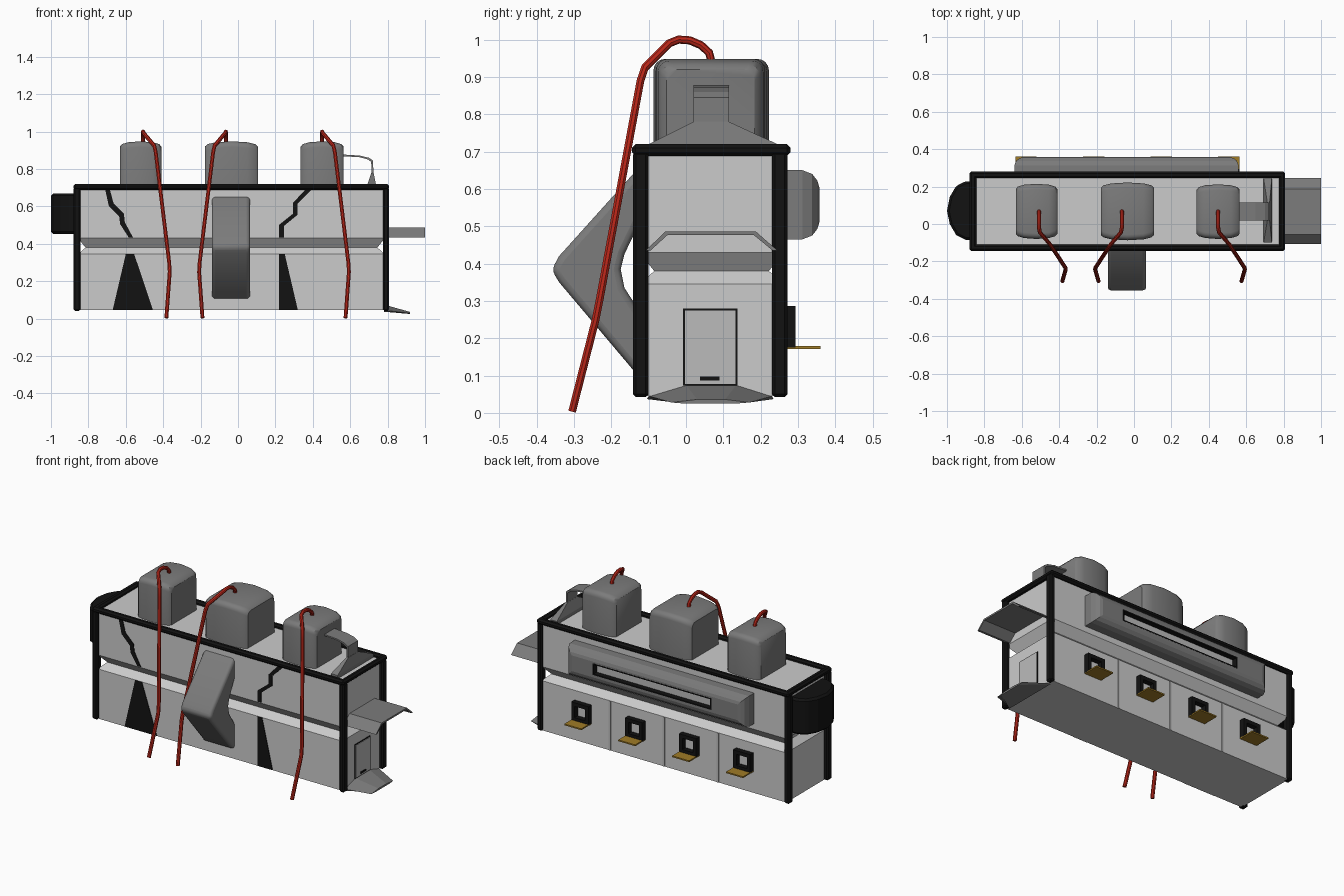
import bpy, bmesh, math

if "Cube" in bpy.data.objects:
    bpy.data.objects.remove(bpy.data.objects["Cube"])

def material(name, c):
    m = bpy.data.materials.new(name)
    m.diffuse_color = (*c, 1)
    m.use_nodes = True
    m.node_tree.nodes["Principled BSDF"].inputs["Base Color"].default_value = m.diffuse_color
    return m

BLACK = material("black_trim", (0.006, 0.006, 0.006))
RED = material("red_cable", (0.5, 0.02, 0.01))
GOLD = material("gold_shelf", (0.35, 0.2, 0.02))
DARK = material("dark_grey", (0.2, 0.2, 0.2))
LIGHT = material("light_grey", (0.5, 0.5, 0.5))

def finish(ob, mat=None, bevel=0, seg=2, smooth=False):
    if mat:
        ob.data.materials.append(mat)
    if bevel:
        b = ob.modifiers.new("bevel", 'BEVEL')
        b.width, b.segments, b.limit_method = bevel, seg, 'ANGLE'
        b.angle_limit = math.radians(35)
    if smooth:
        bpy.ops.object.select_all(action='DESELECT')
        ob.select_set(True)
        bpy.context.view_layer.objects.active = ob
        bpy.ops.object.shade_smooth_by_angle(angle=math.radians(35))
    return ob

def loft(name, rings, mat=None, caps=True, **kw):
    """Skin a list of equal-length point rings."""
    bm = bmesh.new()
    vs = [[bm.verts.new(p) for p in r] for r in rings]
    n = len(rings[0])
    for a, b in zip(vs, vs[1:]):
        for i in range(n):
            bm.faces.new((a[i], a[(i + 1) % n], b[(i + 1) % n], b[i]))
    if caps:
        bm.faces.new(vs[0])
        bm.faces.new(vs[-1])
    bmesh.ops.recalc_face_normals(bm, faces=bm.faces)
    me = bpy.data.meshes.new(name)
    bm.to_mesh(me)
    bm.free()
    ob = bpy.data.objects.new(name, me)
    bpy.context.collection.objects.link(ob)
    return finish(ob, mat, **kw)

def prism(name, pts, axis, a, b, mat=None, **kw):
    """Extrude a 2D outline along an axis."""
    put = {'x': lambda p, t: (t, p[0], p[1]),
           'y': lambda p, t: (p[0], t, p[1]),
           'z': lambda p, t: (p[0], p[1], t)}[axis]
    return loft(name, [[put(p, t) for p in pts] for t in (a, b)], mat, **kw)

def rect(x0, x1, y0, y1, d=0):
    return [(x0 + d, y0 + d), (x1 - d, y0 + d), (x1 - d, y1 - d), (x0 + d, y1 - d)]

def box(name, x0, x1, y0, y1, z0, z1, mat=None, **kw):
    return prism(name, rect(x0, x1, y0, y1), 'z', z0, z1, mat, **kw)

# Main body with a groove running round its waist
loft("body", [[(x, y, z) for x, y in rect(-0.855, 0.785, -0.125, 0.262, d)]
              for z, d in ((0.045, 0), (0.345, 0), (0.38, 0.04), (0.43, 0), (0.70, 0))])

# Black corner posts and top rim
for i, (x0, x1) in enumerate(((-0.88, -0.843), (0.775, 0.808))):
    for j, (y0, y1) in enumerate(((-0.142, -0.1), (0.23, 0.272))):
        box(f"corner_post_{i}{j}", x0, x1, y0, y1, 0.042, 0.70, BLACK, bevel=0.008, seg=1)
    box(f"rim_end_{i}", x0, x1, -0.142, 0.28, 0.688, 0.72, BLACK, bevel=0.01, seg=1)
for j, (y0, y1) in enumerate(((-0.145, -0.11), (0.245, 0.28))):
    box(f"rim_side_{j}", -0.88, 0.808, y0, y1, 0.688, 0.72, BLACK, bevel=0.01, seg=1)

# Three barrel-shaped tanks on the roof
def rounded_outline(y0, y1, z1, r=0.03):
    pts = [(y0, 0.69)]
    for cy, a0 in ((y0 + r, 180), (y1 - r, 90)):
        for k in range(5):
            a = math.radians(a0 - k * 22.5)
            pts.append((cy + r * math.cos(a), z1 - r + r * math.sin(a)))
    return pts + [(y1, 0.69)]

for i, (x0, x1, y0, y1) in enumerate(((-0.632, -0.41, -0.08, 0.215),
                                      (-0.177, 0.107, -0.087, 0.222),
                                      (0.335, 0.565, -0.08, 0.212))):
    rings = []
    for t, d in ((-1, 0.028), (-0.9, 0.015), (-0.6, 0.005), (0, 0),
                 (0.6, 0.005), (0.9, 0.015), (1, 0.028)):
        x = (x0 + x1) / 2 + t * (x1 - x0) / 2
        rings.append([(x, y, z) for y, z in rounded_outline(y0 + d, y1 - d, 0.948 - d)])
    loft(f"roof_tank_{i}", rings, DARK, smooth=True)

# Red cables from the tanks to the ground
for i, (x, s) in enumerate(((-0.508, 1), (-0.065, -1), (0.45, 1))):
    path = [(0, 0.068, 0.94), (0, 0.062, 0.965), (0, 0.04, 0.985), (0, 0.01, 0.998),
            (0, -0.02, 1.0), (0.005, -0.045, 0.99), (0.06, -0.11, 0.925),
            (0.068, -0.122, 0.89), (0.14, -0.232, 0.30), (0.143, -0.242, 0.25),
            (0.125, -0.305, 0.004)]
    cu = bpy.data.curves.new(f"cable_{i}", 'CURVE')
    cu.dimensions, cu.bevel_depth, cu.bevel_resolution, cu.use_fill_caps = '3D', 0.011, 2, True
    sp = cu.splines.new('POLY')
    sp.points.add(len(path) - 1)
    for p, (dx, y, z) in zip(sp.points, path):
        p.co = (x + s * dx, y, z, 1)
    ob = bpy.data.objects.new(f"cable_{i}", cu)
    bpy.context.collection.objects.link(ob)
    bpy.ops.object.select_all(action='DESELECT')
    ob.select_set(True)
    bpy.context.view_layer.objects.active = ob
    bpy.ops.object.convert(target='MESH')
    finish(bpy.context.object, RED, smooth=True)

# Bent elbow duct on the front
prism("front_elbow", [(-0.11, 0.66), (-0.14, 0.642), (-0.34, 0.42), (-0.36, 0.383), (-0.34, 0.35),
                      (-0.14, 0.113), (-0.11, 0.10), (-0.11, 0.25), (-0.165, 0.335),
                      (-0.175, 0.385), (-0.165, 0.425), (-0.11, 0.54)],
      'x', -0.14, 0.065, DARK, bevel=0.025, seg=3, smooth=True)

# Black cracks and wedges inlaid in the front wall
wedges = {
    "wedge_left": [(-0.67, 0.046), (-0.455, 0.046), (-0.555, 0.345), (-0.60, 0.345)],
    "wedge_right": [(0.22, 0.046), (0.32, 0.046), (0.25, 0.345), (0.22, 0.345)],
    "crack_left": [(-0.71, 0.69), (-0.685, 0.69), (-0.665, 0.615), (-0.61, 0.56), (-0.605, 0.515),
                   (-0.562, 0.435), (-0.585, 0.435), (-0.63, 0.505), (-0.635, 0.545),
                   (-0.69, 0.60)],
    "crack_right": [(0.36, 0.69), (0.395, 0.69), (0.318, 0.615), (0.318, 0.555), (0.245, 0.495),
                    (0.245, 0.435), (0.22, 0.435), (0.22, 0.502), (0.295, 0.562), (0.295, 0.62)],
}
for name, pts in wedges.items():
    prism(name, pts, 'y', -0.128, -0.115, BLACK)

# Long bay on the back wall with a recessed window
bay = [(y, rect(-0.64, 0.56, 0.465, 0.65, d)) for y, d in
       ((0.25, 0), (0.312, 0), (0.338, 0.01), (0.352, 0.028), (0.357, 0.045))]
slot = rect(-0.42, 0.375, 0.525, 0.595)
bay += [(0.357, slot), (0.325, slot)]
loft("back_bay", [[(x, y, z) for x, z in r] for y, r in bay], DARK)

def frame(name, x0, x1, z0, z1, w, y0, y1):
    loft(name, [[(x, y, z) for x, z in rect(x0, x1, z0, z1, d)]
                for y, d in ((y0, 0), (y1, 0), (y1, w), (y0, w))], BLACK, caps=False)

frame("bay_slot_trim", -0.42, 0.375, 0.525, 0.595, 0.007, 0.325, 0.358)
box("bay_slot_panel", -0.413, 0.368, 0.32, 0.327, 0.532, 0.588, LIGHT)

# Four small back windows with gold shelves, and seams between them
for i in range(4):
    cx = -0.577 + 0.361 * i
    frame(f"back_window_{i}", cx - 0.057, cx + 0.057, 0.175, 0.287, 0.022, 0.255, 0.293)
    box(f"window_shelf_{i}", cx - 0.057, cx + 0.057, 0.255, 0.36, 0.171, 0.179, GOLD)
    if i < 3:
        box(f"back_seam_{i}", cx + 0.174, cx + 0.187, 0.255, 0.265, 0.045, 0.345, LIGHT)

# Black faceted nose on the left end
prism("end_nose", [(-0.85, 0.228), (-0.90, 0.228), (-0.95, 0.205), (-0.985, 0.145), (-1.0, 0.07),
                   (-0.985, 0.0), (-0.95, -0.06), (-0.90, -0.085), (-0.85, -0.085)],
      'z', 0.453, 0.67, BLACK, bevel=0.012, seg=1)

# Right end: awning, door and ramp
prism("awning", [(-0.108, 0.435), (-0.055, 0.486), (0.187, 0.486), (0.245, 0.435),
                 (0.232, 0.435), (0.182, 0.476), (-0.05, 0.476), (-0.095, 0.435)],
      'x', 0.78, 1.0, DARK)
box("door_outline", 0.78, 0.789, -0.008, 0.138, 0.073, 0.279, BLACK)
box("door", 0.78, 0.792, -0.003, 0.133, 0.078, 0.274, LIGHT)
box("door_handle", 0.785, 0.796, 0.038, 0.09, 0.087, 0.098, BLACK)
loft("ramp", [[(0.78, y, z) for y, z in ((-0.10, 0.045), (0.0, 0.075), (0.135, 0.075), (0.23, 0.045),
                                         (0.235, 0.037), (-0.105, 0.037))],
              [(0.92, y, z) for y, z in ((-0.04, 0.028), (0.03, 0.036), (0.105, 0.036),
                                         (0.17, 0.028), (0.135, 0.025), (-0.005, 0.025))]], DARK)

# Bent strip and flared foot joining the last tank to the roof edge
prism("roof_strip", [(0.55, 0.878), (0.65, 0.872), (0.70, 0.86), (0.722, 0.845), (0.724, 0.78),
                     (0.714, 0.78), (0.712, 0.838), (0.695, 0.851), (0.65, 0.863), (0.55, 0.869)],
      'y', 0.02, 0.115, DARK)
loft("roof_flare", [[(x, y, z) for x, y in r] for z, r in
                    ((0.70, rect(0.693, 0.737, -0.10, 0.245)), (0.72, rect(0.693, 0.737, -0.10, 0.245)),
                     (0.78, rect(0.713, 0.725, 0.02, 0.115)))], DARK)
